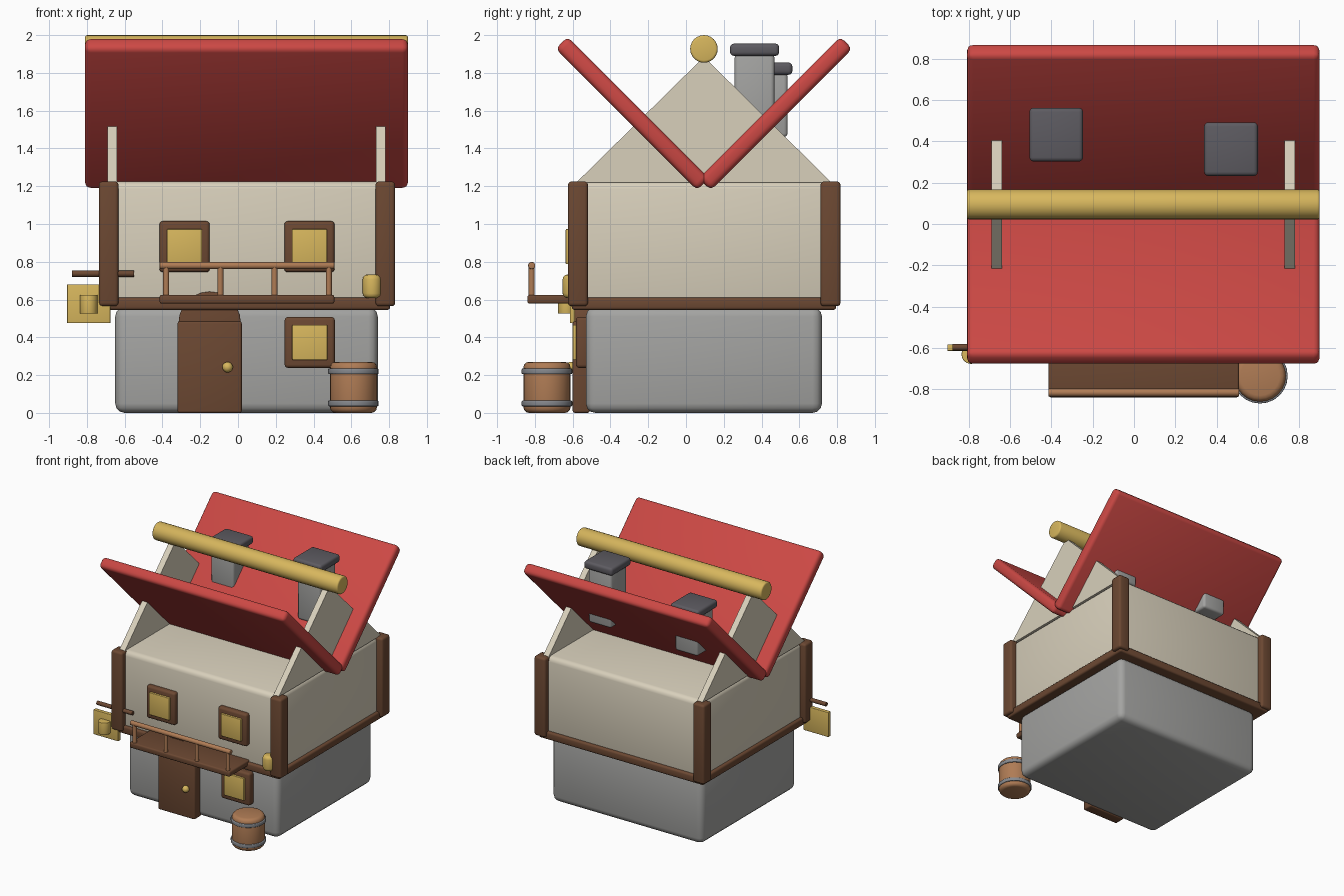
import bpy, bmesh, math
from mathutils import Matrix

if "Cube" in bpy.data.objects:
    bpy.data.objects.remove(bpy.data.objects["Cube"])


def mat(name, r, g, b):
    m = bpy.data.materials.new(name)
    m.diffuse_color = (r, g, b, 1)
    m.use_nodes = True
    m.node_tree.nodes["Principled BSDF"].inputs["Base Color"].default_value = m.diffuse_color
    return m


STONE = mat("stone", 0.37, 0.37, 0.36)
PLASTER = mat("plaster", 0.69, 0.63, 0.50)
DARK = mat("dark_wood", 0.15, 0.065, 0.032)
LIGHT = mat("light_wood", 0.43, 0.20, 0.09)
GOLD = mat("gold", 0.68, 0.47, 0.11)
RED = mat("red_roof", 0.60, 0.065, 0.058)
CAP = mat("dark_slate", 0.11, 0.105, 0.12)
IRON = mat("iron", 0.24, 0.25, 0.27)


def finish(name, bm, m, bevel=0, segments=3):
    bmesh.ops.recalc_face_normals(bm, faces=bm.faces)
    me = bpy.data.meshes.new(name)
    bm.to_mesh(me)
    bm.free()
    me.materials.append(m)
    ob = bpy.data.objects.new(name, me)
    bpy.context.collection.objects.link(ob)
    bpy.ops.object.select_all(action='DESELECT')
    ob.select_set(True)
    bpy.context.view_layer.objects.active = ob
    if bevel:
        mod = ob.modifiers.new("bevel", 'BEVEL')
        mod.width, mod.segments, mod.limit_method = bevel, segments, 'ANGLE'
        bpy.ops.object.modifier_apply(modifier=mod.name)
    bpy.ops.object.shade_smooth_by_angle(angle=math.radians(40))
    return ob


def box(name, x, y, z, m, bevel=0):
    """Box from (min, max) ranges."""
    bm = bmesh.new()
    bmesh.ops.create_cube(bm, size=1)
    for v in bm.verts:
        v.co = [r[0] + (c + 0.5) * (r[1] - r[0]) for c, r in zip(v.co, (x, y, z))]
    return finish(name, bm, m, bevel)


def cyl(name, centre, r, length, axis, m, bevel=0, sides=24):
    bm = bmesh.new()
    bmesh.ops.create_cone(bm, cap_ends=True, segments=sides, radius1=r, radius2=r, depth=length)
    turn = {'X': Matrix.Rotation(math.pi / 2, 4, 'Y'),
            'Y': Matrix.Rotation(math.pi / 2, 4, 'X'), 'Z': Matrix()}[axis]
    bm.transform(Matrix.Translation(centre) @ turn)
    return finish(name, bm, m, bevel)


CX, CY = 0.045, 0.095  # centre of the house

# Walls and sill
box("stone_base", (-0.65, 0.74), (-0.53, 0.72), (0, 0.56), STONE, 0.05)
box("sill_beam", (-0.715, 0.805), (-0.605, 0.795), (0.545, 0.61), DARK, 0.015)
box("upper_walls", (-0.69, 0.78), (-0.58, 0.77), (0.57, 1.225), PLASTER, 0.04)
for x in (-0.685, 0.78):
    for y in (-0.572, 0.765):
        box("corner_post", (x - 0.052, x + 0.052), (y - 0.053, y + 0.053), (0.565, 1.225), DARK, 0.018)

# Gable triangles
for x in (-0.69, 0.73):
    bm = bmesh.new()
    f = bm.faces.new([bm.verts.new((x, y, z)) for y, z in ((-0.58, 1.22), (0.77, 1.22), (CY, 1.885))])
    ext = bmesh.ops.extrude_face_region(bm, geom=[f])
    bmesh.ops.translate(bm, vec=(0.05, 0, 0),
                        verts=[v for v in ext["geom"] if isinstance(v, bmesh.types.BMVert)])
    finish("gable", bm, PLASTER)

# Roof panels forming a V, and ridge pole
for s in (-1, 1):
    bm = bmesh.new()
    bmesh.ops.create_cube(bm, size=1)
    bm.transform(Matrix.Translation((CX, CY + s * 0.379, 1.585))
                 @ Matrix.Rotation(s * math.pi / 4, 4, 'X')
                 @ Matrix.Diagonal((1.71, 1.06, 0.09, 1)))
    finish("roof_panel", bm, RED, 0.03)
cyl("ridge_pole", (CX, CY, 1.927), 0.073, 1.71, 'X', GOLD, 0.012)

# Chimneys
for x, y, bottom, top in ((-0.377, 0.433, 1.46, 1.79), (0.47, 0.363, 1.44, 1.89)):
    box("chimney", (x - 0.105, x + 0.105), (y - 0.105, y + 0.105), (bottom, top + 0.01), STONE, 0.02)
    box("chimney_cap", (x - 0.13, x + 0.13), (y - 0.13, y + 0.13), (top, top + 0.065), CAP, 0.02)

# Windows: frame with a slightly proud pane
for x, z, y in ((-0.283, 0.88, -0.62), (0.378, 0.88, -0.62), (0.38, 0.373, -0.583)):
    box("window_frame", (x - 0.133, x + 0.133), (y, y + 0.07), (z - 0.135, z + 0.135), DARK, 0.018)
    box("window_pane", (x - 0.093, x + 0.093), (y - 0.017, y + 0.03), (z - 0.093, z + 0.093), GOLD, 0.005)

# Door with rounded head and knob
box("door", (-0.32, 0.02), (-0.60, -0.51), (0, 0.485), DARK, 0.012)
cyl("door_arch", (-0.15, -0.55, 0.477), 0.165, 0.08, 'Y', DARK, 0.008)
bm = bmesh.new()
bmesh.ops.create_uvsphere(bm, u_segments=16, v_segments=10, radius=0.028,
                          matrix=Matrix.Translation((-0.055, -0.61, 0.242)))
finish("door_knob", bm, GOLD)

# Balcony
box("balcony_floor", (-0.415, 0.51), (-0.84, -0.56), (0.578, 0.625), DARK, 0.012)
cyl("balcony_rail", (0.0475, -0.817, 0.78), 0.019, 0.925, 'X', LIGHT, 0.004, 16)
for i in range(4):
    cyl("balcony_post", (-0.38 + i * 0.287, -0.817, 0.695), 0.016, 0.16, 'Z', LIGHT, 0, 12)

# Lantern on the front right corner
cyl("lantern", (0.71, -0.603, 0.67), 0.05, 0.125, 'Z', GOLD, 0.025)

# Hanging sign with a plain mug relief
cyl("sign_rod", (-0.715, -0.597, 0.737), 0.017, 0.33, 'X', DARK, 0.003, 12)
box("sign_plate", (-0.905, -0.675), (-0.615, -0.583), (0.475, 0.68), GOLD, 0.004)
cyl("sign_mug", (-0.79, -0.632, 0.575), 0.046, 0.10, 'Z', GOLD, 0.003)

# Barrel with iron hoops
BX, BY = 0.611, -0.736
cyl("barrel", (BX, BY, 0.135), 0.125, 0.27, 'Z', LIGHT, 0.03)
for z in (0.05, 0.22):
    cyl("barrel_hoop", (BX, BY, z), 0.134, 0.03, 'Z', IRON, 0.006)
